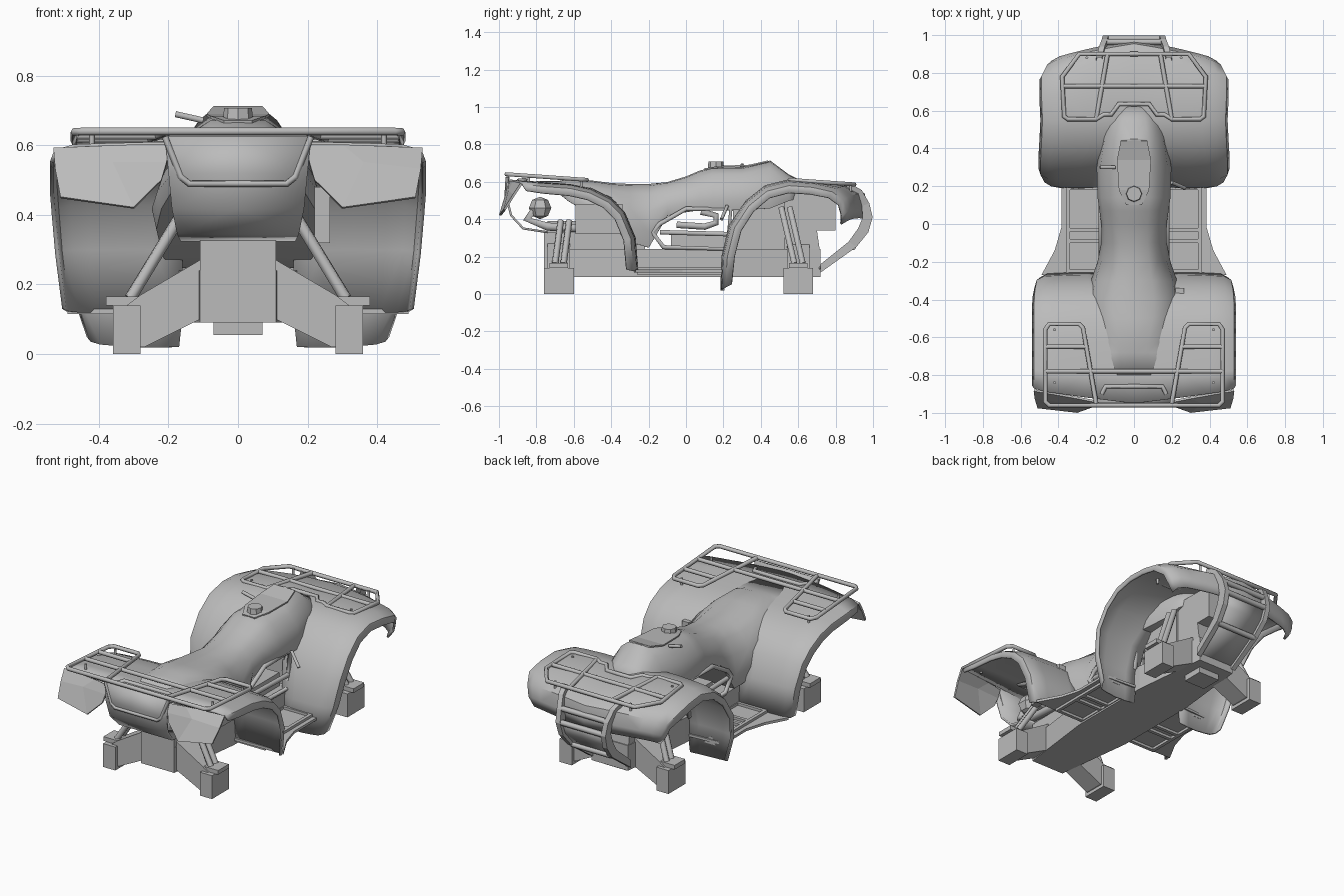
import bpy, bmesh, math
from mathutils import Vector

cube = bpy.data.objects.get("Cube")
if cube:
    bpy.data.objects.remove(cube, do_unlink=True)

grey = bpy.data.materials.new("plain_grey")
grey.use_nodes = True
grey.diffuse_color = (0.5, 0.5, 0.5, 1)
grey.node_tree.nodes["Principled BSDF"].inputs["Base Color"].default_value = (0.5, 0.5, 0.5, 1)


def finish(name, data, mirror, thickness=0):
    data.materials.append(grey)
    ob = bpy.data.objects.new(name, data)
    bpy.context.collection.objects.link(ob)
    if mirror:
        ob.modifiers.new("mirror", "MIRROR").use_axis = (True, False, False)
    if thickness:
        mod = ob.modifiers.new("thickness", "SOLIDIFY")
        mod.thickness, mod.offset = thickness, 0
    return ob


def from_bmesh(name, bm, mirror=False, thickness=0, smooth=False):
    bmesh.ops.recalc_face_normals(bm, faces=bm.faces)
    me = bpy.data.meshes.new(name)
    bm.to_mesh(me)
    bm.free()
    if smooth:
        me.polygons.foreach_set("use_smooth", [True] * len(me.polygons))
        me.set_sharp_from_angle(angle=math.radians(40))
    return finish(name, me, mirror, thickness)


def sheet(name, rows, thickness=0.012, smooth=True):
    """Skin a grid of points, given row by row, and mirror it."""
    bm = bmesh.new()
    grid = [[bm.verts.new(p) for p in row] for row in rows]
    for a, b in zip(grid, grid[1:]):
        for i in range(len(a) - 1):
            bm.faces.new((a[i], a[i + 1], b[i + 1], b[i]))
    return from_bmesh(name, bm, True, thickness, smooth)


def prism(name, outline, axis, low, high, mirror=False):
    """Extrude a flat outline along x, y or z."""
    def place(p, h):
        return {"x": (h, p[0], p[1]), "y": (p[0], h, p[1]), "z": (p[0], p[1], h)}[axis]
    bm = bmesh.new()
    ends = [[bm.verts.new(place(p, h)) for p in outline] for h in (low, high)]
    for ring in ends:
        bm.faces.new(ring)
    n = len(outline)
    for i in range(n):
        j = (i + 1) % n
        bm.faces.new((ends[0][i], ends[0][j], ends[1][j], ends[1][i]))
    return from_bmesh(name, bm, mirror)


def box(name, x, y, z, mirror=False):
    corners = [(x[0], y[0]), (x[1], y[0]), (x[1], y[1]), (x[0], y[1])]
    return prism(name, corners, "z", z[0], z[1], mirror)


def tube(name, paths, radius=0.012, mirror=True):
    """Round bars; a path whose ends coincide becomes a closed loop."""
    cu = bpy.data.curves.new(name, "CURVE")
    cu.dimensions = "3D"
    cu.bevel_depth, cu.bevel_resolution, cu.use_fill_caps = radius, 1, True
    for path in paths:
        closed = path[0] == path[-1]
        path = path[:-1] if closed else path
        sp = cu.splines.new("POLY")
        sp.points.add(len(path) - 1)
        sp.use_cyclic_u = closed
        for pt, p in zip(sp.points, path):
            pt.co = (*p, 1)
    return finish(name, cu, mirror)


def fender(name, stations, center, lip, bulge):
    """Arch from inner to outer points, its rim turned in toward the wheel."""
    rows = []
    for inner, outer in stations:
        a, b = Vector(inner), Vector(outer)
        pull = Vector((0, center[0] - b.y, center[1] - b.z)).normalized()
        row = [a.lerp(b, t) - pull * bulge * math.sin(math.pi * t) for t in (0, .25, .5, .75, .9)]
        rows.append(row + [b + pull * .015, b + pull * lip + Vector((.01, 0, 0))])
    return sheet(name, rows)


# Fenders
fender("front_fender", [
    ((.17, .2, .02), (.42, .2, .03)), ((.15, .205, .2), (.47, .21, .2)),
    ((.13, .24, .36), (.49, .25, .36)), ((.08, .33, .49), (.49, .33, .48)),
    ((0, .43, .57), (.485, .43, .56)), ((0, .55, .6), (.48, .55, .59)),
    ((0, .72, .585), (.485, .68, .58)), ((0, .88, .565), (.485, .79, .555)),
    ((0, .95, .535), (.455, .85, .51)), ((0, .965, .46), (.435, .87, .45)),
    ((0, .95, .4), (.4, .87, .4))],
    (.55, .2), .05, .012)
fender("rear_fender", [
    ((.16, -.26, .12), (.49, -.27, .12)), ((.16, -.275, .3), (.51, -.285, .3)),
    ((.14, -.33, .43), (.52, -.34, .43)), ((.1, -.4, .51), (.525, -.41, .5)),
    ((0, -.5, .56), (.525, -.51, .55)), ((0, -.62, .58), (.525, -.62, .575)),
    ((0, -.8, .595), (.525, -.78, .585)), ((0, -.95, .605), (.525, -.88, .595))],
    (-.65, .2), .05, .004)

# Rear flaps and tail
sheet("rear_flap", [
    [(.2, -.94, .6), (.3, -.92, .6), (.53, -.88, .59)],
    [(.205, -.955, .55), (.36, -.945, .55), (.525, -.92, .53)],
    [(.22, -.965, .5), (.3, -.994, .42), (.51, -.97, .45)]], smooth=False)
tail = [(.21, -.95, .625), (.2, -.96, .52), (.19, -.935, .42), (.175, -.87, .35), (.165, -.74, .33)]
sheet("tail_panel", [[(0, y, z), (w, y, z)] for w, y, z in tail])
tube("tail_trim", [[(.21, -.955, .625), (.165, -.962, .51), (.14, -.962, .49), (0, -.962, .49)]], .01)
tube("tail_handle", [[(.17, -.9, .605), (.15, -.86, .61), (0, -.86, .61)]])

# Seat and tank: y, half width, top, bottom
body = [(-.8, .19, .6, .57), (-.68, .18, .6, .54), (-.63, .18, .615, .5), (-.5, .23, .603, .42), (-.4, .245, .59, .36),
        (-.3, .225, .585, .28), (-.2, .19, .585, .25), (-.1, .17, .595, .42), (0, .17, .625, .44),
        (.07, .18, .655, .45), (.14, .19, .675, .45), (.3, .195, .675, .45),
        (.45, .17, .71, .46), (.55, .14, .635, .5), (.62, .09, .6, .52)]
shape = [(0, 0), (.42, .03), (.65, .16), (.9, .42), (1, .75), (.95, 1), (0, 1)]
sheet("seat_and_tank", [[(w * sx, y, top - (top - low) * sz) for sx, sz in shape]
                        for y, w, top, low in body], 0.006)
dash = [(.04, .1, .668), (.08, .18, .681), (.09, .34, .687), (.07, .44, .71)]
sheet("dash_plate", [[(0, y, z), (w, y, z)] for w, y, z in dash], .008, False)
bm = bmesh.new()
bmesh.ops.create_cone(bm, cap_ends=True, segments=8, radius1=.044, radius2=.04, depth=.04)
bmesh.ops.translate(bm, verts=bm.verts, vec=(0, .16, .687))
from_bmesh("tank_cap", bm)
tube("lever", [[(-.18, .3, .69), (-.1, .3, .672)]], .01, False)
tube("pedal", [[(.27, .19, .4), (.2, .22, .47)]], .01, False)

# Hull and engine bay
prism("lower_hull", [(-.11, -.76), (.11, -.76), (.17, -.28), (.17, .25), (.12, .72),
                     (-.12, .72), (-.17, .25), (-.17, -.28)], "z", .09, .24)
box("rear_frame", (-.11, .11), (-.76, -.22), (.2, .33))
box("rear_frame_top", (-.1, .1), (-.74, -.22), (.32, .39))
box("battery_box", (.22, .265), (-.59, -.34), (.32, .48))
box("engine_block", (-.12, .12), (-.08, .22), (.23, .32))
box("front_frame", (-.13, .13), (.25, .53), (.2, .54))
prism("nose_frame", [(.53, .2), (.72, .2), (.7, .34), (.8, .34), (.8, .54), (.53, .54)], "x", -.12, .12)
box("skid_block", (-.07, .07), (.53, .66), (.055, .1))
tube("engine_hose", [[(0, .08, .44), (0, .16, .42), (0, .16, .38), (0, .1, .36), (0, -.05, .37)]], .02, False)
side = [(.175, y, z) for y, z in [(-.18, .33), (-.14, .375), (0, .455), (.24, .455), (.22, .24), (-.12, .25), (-.18, .33)]]
tube("side_panel_frame", [side, [(.175, -.14, .33), (.175, .22, .32)]], .014)

# Foot wells
prism("footboard", [(.1, .22), (.385, .2), (.385, -.02), (.42, -.14), (.49, -.27), (.1, -.28)],
      "z", .115, .13, True)
for y in (.19, -.03, -.09, -.25):
    box("footboard_rib", (.16, .36), (y - .01, y + .01), (.1, .145), True)
for x in (.165, .35):
    box("footboard_edge", (x - .01, x + .01), (-.25, .2), (.1, .145), True)

# Suspension, the same at both axles
for end, y, top in (("rear", -.68, (.17, -.65, .39)), ("front", .6, (.17, .53, .46))):
    prism(end + "_arm", [(.08, .27), (.11, .27), (.28, .17), (.32, .14), (.32, .02), (.27, .02), (.11, .1), (.08, .1)],
          "y", y - .06, y + .06, True)
    prism(end + "_hub", [(.28, 0), (.36, 0), (.36, .14), (.28, .14)], "y", y - .08, y + .08, True)
    box(end + "_hub_plate", (.27, .38), (y - .05, y + .05), (.14, .165), True)
    for shift in (-.02, .025):
        tube(end + "_shock", [[(.31, y + shift, .16), (top[0], top[1] + shift, top[2])]], .018)

# Exhaust
bm = bmesh.new()
bmesh.ops.create_uvsphere(bm, u_segments=6, v_segments=4, radius=.06)
bmesh.ops.translate(bm, verts=bm.verts, vec=(.12, -.78, .46))
from_bmesh("exhaust_can", bm)
tube("exhaust_pipe", [[(.12, -.8, .46), (.12, -.85, .4), (.12, -.74, .36), (.12, -.55, .35)]], .025, False)

# Front bumper: deep flat bars, leaning inward toward the tip
outer = [(.2, .88, .59), (.185, .94, .555), (.17, .98, .485), (.165, .998, .41),
         (.16, .975, .33), (.15, .91, .25), (.14, .72, .115)]
inner = [(.86, .56), (.91, .53), (.94, .47), (.945, .41), (.92, .35), (.87, .28), (.72, .16)]
sheet("bumper_bar", [[(x, y, z), (x, iy, iz), (x - .03, iy, iz), (x - .03, y, z), (x, y, z)]
                     for (x, y, z), (iy, iz) in zip(outer, inner)], 0, False)
tube("bumper_crossbar", [[(0, y - .016, z), (x - .02, y - .016, z)]
                         for x, y, z in (outer[2], outer[3], outer[5])], .016)
sheet("skid_plate", [[(0, y - .025, z + .01), (x - .02, y - .025, z + .01)] for x, y, z in outer[3:]])

# Front rack
def front_z(pts):
    return [(x, y, .61 - (y - .55) * .07) for x, y in pts]
tube("front_rack", [
    front_z([(0, .9), (.29, .9), (.38, .78), (.37, .57), (.35, .555), (.2, .555), (.16, .58), (.12, .58), (.08, .635), (0, .635)]),
    front_z([(0, .73), (.37, .73)]), front_z([(.14, .9), (.2, .555)])])

# Rear racks
def rear_z(pts):
    return [(x, y, .61 - (y + .53) * .07) for x, y in pts]
tube("rear_rack", [
    rear_z([(.2, -.95), (.27, -.55), (.29, -.53), (.45, -.53), (.47, -.56), (.47, -.94), (.45, -.96), (0, -.96)]),
    rear_z([(0, -.78), (.47, -.78)]), rear_z([(.25, -.65), (.47, -.65)])])
tube("rack_legs", [[(.42, -.56, .61), (.42, -.56, .56)], [(.42, -.84, .63), (.42, -.84, .58)],
                   [(.33, .6, .61), (.33, .6, .56)], [(.25, .88, .59), (.25, .88, .54)]], .008)
